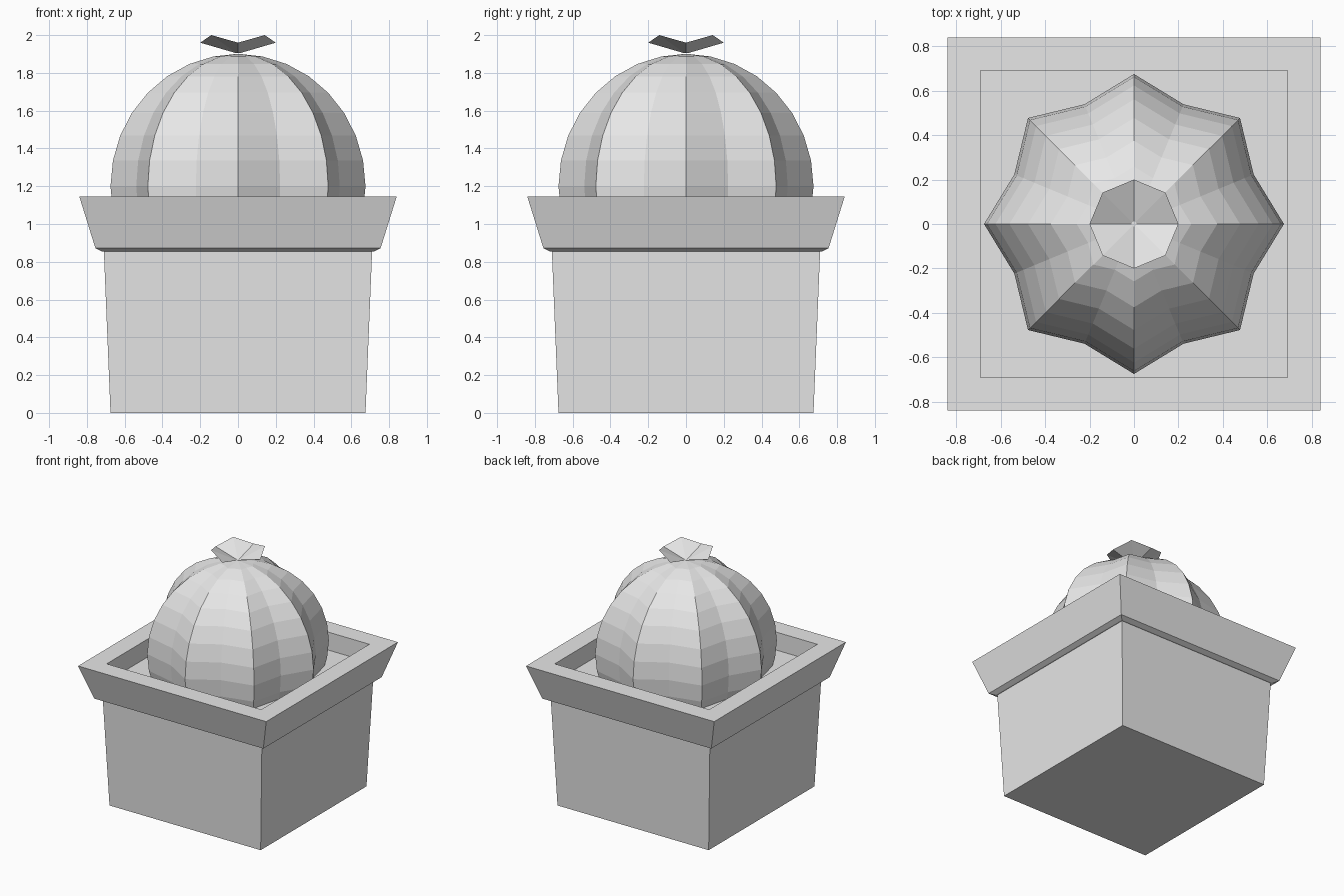
import bpy
from math import sin, cos, pi, sqrt

cube = bpy.data.objects.get("Cube")
if cube:
    bpy.data.objects.remove(cube, do_unlink=True)

grey = bpy.data.materials.new("plain_grey")
grey.use_nodes = True
grey.diffuse_color = (0.8, 0.8, 0.8, 1)
grey.node_tree.nodes["Principled BSDF"].inputs["Base Color"].default_value = (0.8, 0.8, 0.8, 1)


def loft(name, rings, cap_start=False, cap_end=False):
    """Join equal-sized rings of points with quads."""
    n = len(rings[0])
    verts = [p for ring in rings for p in ring]
    faces = []
    for r in range(len(rings) - 1):
        for i in range(n):
            j = (i + 1) % n
            faces.append((r * n + i, r * n + j, (r + 1) * n + j, (r + 1) * n + i))
    if cap_start:
        faces.append(tuple(reversed(range(n))))
    if cap_end:
        faces.append(tuple(range(len(verts) - n, len(verts))))
    mesh = bpy.data.meshes.new(name)
    mesh.from_pydata(verts, [], faces)
    mesh.materials.append(grey)
    obj = bpy.data.objects.new(name, mesh)
    bpy.context.collection.objects.link(obj)
    return obj


def square(half, z):
    return [(-half, -half, z), (half, -half, z), (half, half, z), (-half, half, z)]


def polar(radii, heights):
    n = len(radii)
    return [(r * cos(2 * pi * i / n), r * sin(2 * pi * i / n), z)
            for i, (r, z) in enumerate(zip(radii, heights))]


# Square pot: tapered body, flared rim, then down the inside to the soil
pot_profile = [(0.675, 0), (0.71, 0.855), (0.72, 0.855), (0.755, 0.872),
               (0.84, 1.145), (0.69, 1.145), (0.69, 1.0)]
loft("pot", [square(h, z) for h, z in pot_profile], cap_start=True)
loft("soil", [square(0.69, 1.0)], cap_end=True)

# Cactus: eight ridges with valleys between them, on an ellipsoid
rings = []
for step in range(-3, 8):
    a = step * pi / 16
    rings.append(polar([0.675 * cos(a) * (0.864 if i % 2 else 1) for i in range(16)],
                       [1.2 + 0.7 * sin(a)] * 16))
rings.append(polar([0.012] * 16, [1.9] * 16))
loft("cactus_body", rings, cap_start=True, cap_end=True)

# Flower: open funnel with a zigzag edge
loft("flower", [polar([0.012] * 8, [1.905] * 8),
                polar([0.2] * 8, [1.96, 2.0] * 4)], cap_start=True)
